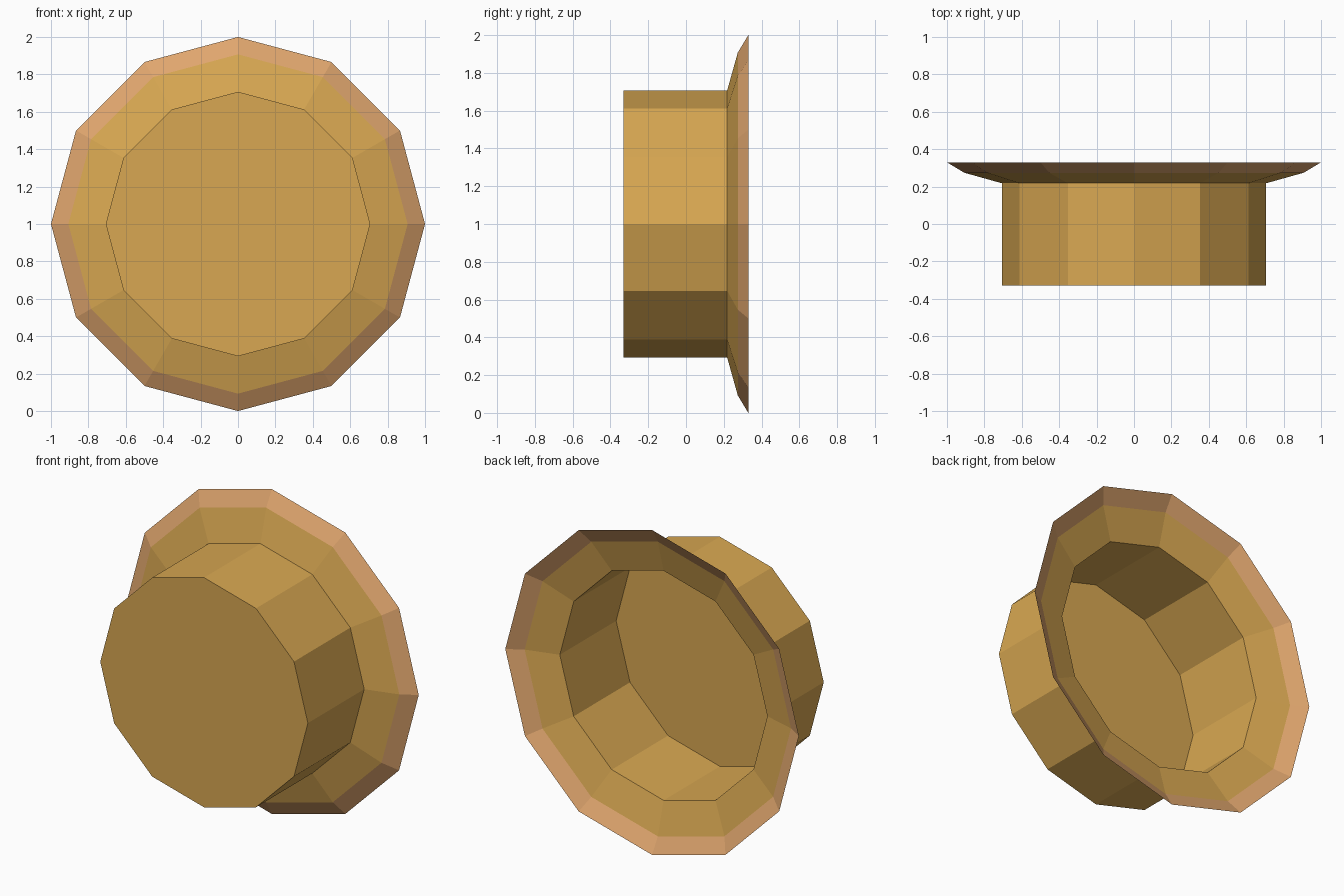
import bpy
import bmesh
import math

if "Cube" in bpy.data.objects:
    bpy.data.objects.remove(bpy.data.objects["Cube"])

SIDES = 12
CENTRE_Z = 1.0


def material(name, colour):
    m = bpy.data.materials.new(name)
    m.diffuse_color = (*colour, 1.0)
    m.use_nodes = True
    m.node_tree.nodes["Principled BSDF"].inputs["Base Color"].default_value = m.diffuse_color
    return m


def lathe(name, profile, mat, cap_first=False):
    """Single-walled turned shape around the y axis; profile is (y, radius)."""
    bm = bmesh.new()
    rings = []
    for y, r in profile:
        angles = [2 * math.pi * i / SIDES for i in range(SIDES)]
        rings.append([bm.verts.new((r * math.cos(a), y, CENTRE_Z + r * math.sin(a)))
                      for a in angles])
    for lower, upper in zip(rings, rings[1:]):
        for i in range(SIDES):
            j = (i + 1) % SIDES
            bm.faces.new((lower[i], upper[i], upper[j], lower[j]))
    if cap_first:
        bm.faces.new(rings[0])
    bm.normal_update()
    mesh = bpy.data.meshes.new(name)
    bm.to_mesh(mesh)
    bm.free()
    mesh.materials.append(mat)
    obj = bpy.data.objects.new(name, mesh)
    bpy.context.collection.objects.link(obj)
    return obj


gold = material("golden_tan", (0.69, 0.39, 0.084))
copper = material("pale_copper", (0.74, 0.38, 0.155))

# Closed cup with its inner flange
lathe("cup", [(-0.33, 0.707), (0.218, 0.707), (0.274, 0.907)], gold, cap_first=True)

# Flared outer rim
lathe("rim", [(0.274, 0.907), (0.33, 1.0)], copper)
